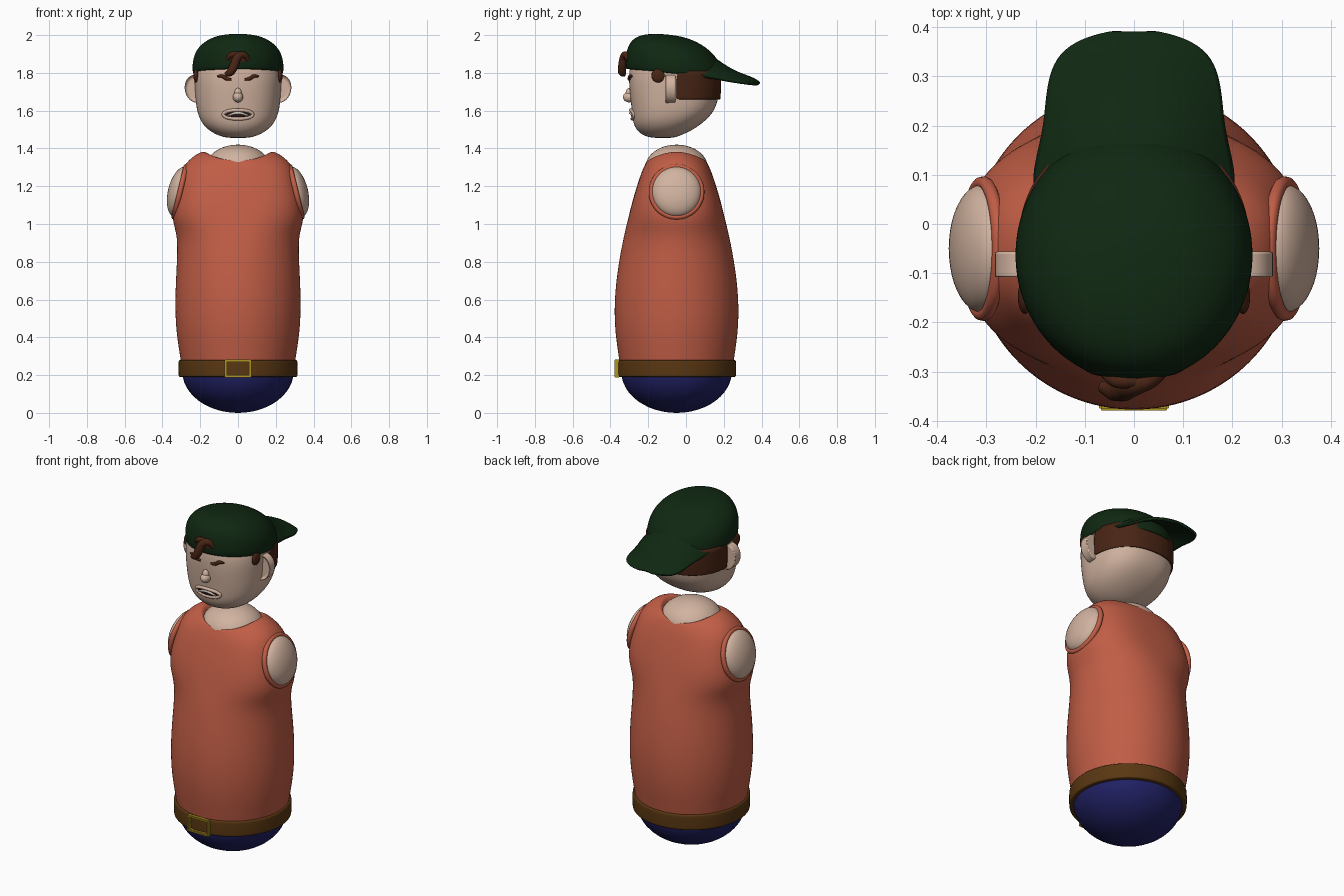
import bpy, bmesh
from math import cos, sin, pi, copysign
from mathutils import Matrix, Vector

cube = bpy.data.objects.get("Cube")
if cube:
    bpy.data.objects.remove(cube, do_unlink=True)


def material(name, *rgb):
    m = bpy.data.materials.new(name)
    m.use_nodes = True
    m.diffuse_color = (*rgb, 1)
    bsdf = next(n for n in m.node_tree.nodes if n.type == 'BSDF_PRINCIPLED')
    bsdf.inputs["Base Color"].default_value = (*rgb, 1)
    bsdf.inputs["Roughness"].default_value = 0.7
    return m


SKIN = material("skin", .64, .45, .35)
SHIRT = material("shirt orange", .53, .11, .06)
GREEN = material("cap green", .005, .021, .006)
BLUE = material("trouser blue", .015, .015, .13)
LEATHER = material("belt leather", .1, .038, .006)
HAIR = material("hair brown", .065, .018, .007)
GOLD = material("buckle gold", .45, .3, .015)
DARK = material("mouth dark", .03, .01, .01)
TEETH = material("teeth", .6, .55, .48)

MID = -.05  # depth of the body axis


def finish(name, bm, mat, subdivide=0):
    bmesh.ops.recalc_face_normals(bm, faces=bm.faces[:])
    mesh = bpy.data.meshes.new(name)
    bm.to_mesh(mesh)
    bm.free()
    mesh.materials.append(mat)
    ob = bpy.data.objects.new(name, mesh)
    bpy.context.collection.objects.link(ob)
    if subdivide:
        ob.modifiers.new("smooth", 'SUBSURF').levels = subdivide
        ob.modifiers["smooth"].render_levels = subdivide
    bpy.ops.object.select_all(action='DESELECT')
    ob.select_set(True)
    bpy.context.view_layer.objects.active = ob
    if subdivide:
        bpy.ops.object.shade_smooth()
    else:
        bpy.ops.object.shade_smooth_by_angle(angle=.7)
    return ob


def ring_point(a, ring, tilt):
    """Point on a superellipse ring: z, centre y, half sizes, squareness, saddle."""
    z, cy, rx, ry, n, saddle = (*ring, 2, 0)[:6] if len(ring) == 4 else (*ring, 0)[:6]
    c, s = cos(a), sin(a)
    x = copysign(abs(c) ** (2 / n), c)
    y = copysign(abs(s) ** (2 / n), s)
    return (rx * x, cy + ry * y, z + saddle * x * x + tilt * (cy + ry * y - MID))


def skin_grid(bm, rows, closed):
    verts = [[bm.verts.new(p) for p in row] for row in rows]
    for low, high in zip(verts, verts[1:]):
        count = len(low)
        for i in range(count if closed else count - 1):
            j = (i + 1) % count
            bm.faces.new((low[i], low[j], high[j], high[i]))
    return verts


def loft(name, mat, rings, tilt=0, bottom=False, top=False, back_from=None, sides=32):
    bm = bmesh.new()
    rows = [[ring_point(2 * pi * i / sides, r, tilt) for i in range(sides)] for r in rings]
    verts = skin_grid(bm, rows, True)
    if bottom:
        bm.faces.new(verts[0])
    if top:
        bm.faces.new(verts[-1])
    if back_from is not None:
        bmesh.ops.bisect_plane(bm, geom=bm.verts[:] + bm.edges[:] + bm.faces[:],
                               plane_co=(0, back_from, 0), plane_no=(0, -1, 0), clear_outer=True)
    return finish(name, bm, mat, 2)


def ball(name, mat, centre, radii, turn=0):
    bm = bmesh.new()
    bmesh.ops.create_uvsphere(bm, u_segments=40, v_segments=24, radius=1)
    bm.transform(Matrix.Translation(centre) @ Matrix.Rotation(turn, 4, 'Y')
                 @ Matrix.Diagonal((*radii, 1)))
    return finish(name, bm, mat)


def box(name, mat, centre, size, bevel=.004):
    bm = bmesh.new()
    bmesh.ops.create_cube(bm, size=1)
    bm.transform(Matrix.Translation(centre) @ Matrix.Diagonal((*size, 1)))
    bmesh.ops.bevel(bm, geom=bm.edges[:], offset=bevel, segments=2, affect='EDGES')
    return finish(name, bm, mat)


def tube(name, mat, points, thick, loop=False):
    """Smooth round tube through points of x, y, z, relative radius."""
    cu = bpy.data.curves.new(name, 'CURVE')
    cu.dimensions = '3D'
    cu.bevel_depth, cu.bevel_resolution, cu.use_fill_caps = thick, 3, True
    cu.resolution_u = 6
    sp = cu.splines.new('BEZIER')
    sp.bezier_points.add(len(points) - 1)
    for bp, (x, y, z, r) in zip(sp.bezier_points, points):
        bp.co, bp.radius = (x, y, z), r
        bp.handle_left_type = bp.handle_right_type = 'AUTO'
    sp.use_cyclic_u = loop
    cu.materials.append(mat)
    ob = bpy.data.objects.new(name, cu)
    bpy.context.collection.objects.link(ob)
    return ob


# Body: trousers, sleeveless shirt with a saddle-shaped neckline, neck
ball("trousers", BLUE, (0, MID, .22), (.295, .293, .22))
loft("shirt", SHIRT, [
    (.21, MID, .295, .295), (.3, MID, .308, .308), (.42, MID, .328, .326),
    (.55, MID, .335, .332), (.7, MID, .331, .322), (.85, MID, .322, .298),
    (.95, MID, .325, .277, 2.1), (1.03, MID, .354, .257, 2.4),
    (1.12, MID, .338, .235, 2.8), (1.22, MID, .314, .205, 2.8),
    (1.29, MID, .292, .18, 2.5, .015), (1.325, MID, .25, .162, 2.2, .025),
    (1.338, MID, .2, .156, 2, .045), (1.332, MID, .165, .148, 2, .052),
    (1.3, MID, .15, .135, 2, .05)])
ball("neck", SKIN, (0, MID, 1.3), (.17, .165, .12))

# Belt: rounded rectangular section swept round the waist
loft("belt", LEATHER, [(z, MID, r, r) for z, r in
     [(.19, .28), (.19, .314), (.194, .317), (.276, .317), (.28, .314), (.28, .28)]])
for side in (-1, 1):
    box("buckle_side", GOLD, (side * .064, -.365, .235), (.014, .026, .096))
    box("buckle_bar", GOLD, (0, -.367, .235 + side * .041), (.14, .024, .014))

# Shoulders: arm stubs with a shirt rim round each armhole
for side in (-1, 1):
    ball("arm_stub", SKIN, (side * .309, MID, 1.17), (.062, .13, .135), side * -.23)
    rim = []
    for i in range(12):
        a = i * pi / 6
        rim.append((side * (.307 - .032 * sin(a)), MID + .133 * cos(a), 1.17 + .133 * sin(a), 1))
    tube("armhole_rim", SHIRT, rim, .014, True)

# Head
loft("head", SKIN, [
    (1.455, -.12, .04, .04), (1.462, -.13, .09, .085), (1.49, -.118, .15, .14, 2.1),
    (1.535, -.095, .195, .187, 2.3), (1.6, -.065, .221, .222, 2.4),
    (1.7, -.06, .229, .24, 2.4), (1.8, -.062, .236, .243, 2.3),
    (1.87, -.065, .22, .225), (1.93, -.08, .15, .15)], bottom=True, top=True)
hair = loft("back_hair", HAIR, [
    (1.66, -.06, .232, .242, 2.3), (1.665, -.06, .234, .244, 2.3),
    (1.72, -.06, .237, .247, 2.3), (1.81, -.06, .238, .247, 2.3)], back_from=MID)
hair.modifiers.new("thickness", 'SOLIDIFY').thickness = .014

for side in (-1, 1):
    # Ear: flattened disc with a hollow front
    bm = bmesh.new()
    bmesh.ops.create_cone(bm, cap_ends=True, segments=28, radius1=1, radius2=1, depth=1)
    bm.transform(Matrix.Translation((side * .222, -.083, 1.716)) @ Matrix.Rotation(side * .2, 4, 'Y')
                 @ Matrix.Diagonal((.06, .054, .075, 1)) @ Matrix.Rotation(pi / 2, 4, 'X'))
    bm.normal_update()
    front = [f for f in bm.faces if f.normal.y < -.9]
    bmesh.ops.inset_region(bm, faces=front, thickness=.014)
    bmesh.ops.translate(bm, verts=front[0].verts[:], vec=(0, .014, 0))
    ear = finish("ear", bm, SKIN)
    soft = ear.modifiers.new("soft edge", 'BEVEL')
    soft.width, soft.segments = .005, 2
    ball("sideburn", HAIR, (side * .222, -.147, 1.785), (.014, .036, .036))
    tube("eyebrow", HAIR, [(side * .034, -.301, 1.765, .6), (side * .06, -.3, 1.769, 1),
                           (side * .085, -.295, 1.783, 1), (side * .11, -.286, 1.781, .4)], .01)

# Nose and frowning mouth
ball("nose", SKIN, (0, -.3, 1.672), (.027, .034, .028))
ball("nose_bridge", SKIN, (0, -.3, 1.69), (.02, .02, .03))
ball("mouth_inside", DARK, (0, -.274, 1.578), (.074, .018, .02))
tube("teeth", TEETH, [(-.055, -.285, 1.574, .5), (0, -.293, 1.588, 1), (.055, -.285, 1.574, .5)], .008)
tube("lips", SKIN, [(.077 * cos(i * pi / 6), -.288 + .012 * cos(i * pi / 6) ** 2 - .004 * sin(i * pi / 6),
                     1.58 + .023 * sin(i * pi / 6), 1) for i in range(12)], .0095, True)

# Cap worn backwards: tilted crown and arched peak
loft("cap_crown", GREEN, [
    (1.795, -.06, .225, .245), (1.793, -.06, .243, .262), (1.85, -.065, .243, .257),
    (1.905, -.075, .23, .237), (1.95, -.09, .193, .2), (1.983, -.1, .135, .14),
    (1.996, -.1, .07, .07), (1.998, -.1, .02, .02)], tilt=-.1, top=True)
bm = bmesh.new()
rows = []
for y, half, mid_z, edge_z in [(.06, .205, 1.91, 1.785), (.13, .195, 1.89, 1.775),
                               (.19, .18, 1.845, 1.765), (.25, .176, 1.808, 1.755),
                               (.3, .17, 1.788, 1.748), (.345, .15, 1.772, 1.742),
                               (.373, .105, 1.757, 1.74), (.386, .045, 1.745, 1.738)]:
    rows.append([(half * s / 5, y, edge_z + (mid_z - edge_z) * (1 - (s / 5) ** 2))
                 for s in range(-5, 6)])
skin_grid(bm, rows, False)
peak = finish("cap_peak", bm, GREEN, 2)
peak.modifiers.new("thickness", 'SOLIDIFY').thickness = .016
peak.modifiers["thickness"].offset = 0

# Forelock curling out of the cap opening
ball("forelock_root", HAIR, (0, -.298, 1.872), (.06, .025, .036))
tube("forelock_curl", HAIR, [(.055, -.305, 1.868, .6), (.03, -.318, 1.895, .9), (0, -.328, 1.885, 1.1),
                             (-.02, -.336, 1.84, 1.2), (-.04, -.338, 1.805, 1.1),
                             (-.066, -.33, 1.79, .6)], .02)
tube("forelock_strand", HAIR, [(-.06, -.305, 1.87, .5), (-.035, -.318, 1.895, .9),
                               (.005, -.318, 1.898, .9)], .017)
